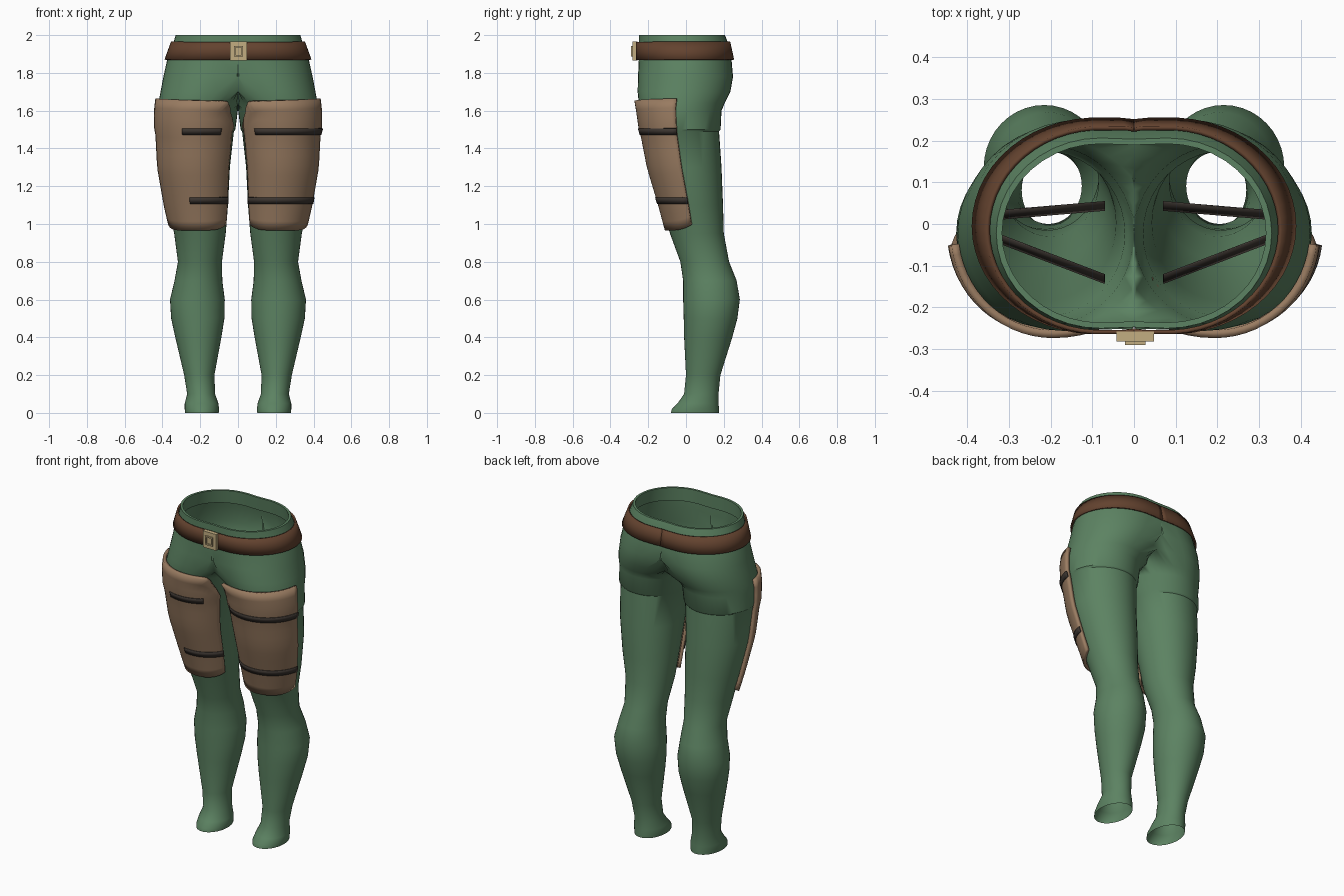
import bpy, bmesh, math
from mathutils import Vector

if "Cube" in bpy.data.objects:
    bpy.data.objects.remove(bpy.data.objects["Cube"])


def material(name, rgb):
    m = bpy.data.materials.new(name)
    m.diffuse_color = (*rgb, 1)
    m.use_nodes = True
    m.node_tree.nodes["Principled BSDF"].inputs["Base Color"].default_value = m.diffuse_color
    return m


GREEN = material("green cloth", (0.107, 0.225, 0.122))
TAN = material("tan leather", (0.32, 0.2, 0.12))
BROWN = material("brown belt", (0.125, 0.055, 0.028))
DARK = material("dark strap", (0.045, 0.036, 0.03))
PALE = material("pale buckle", (0.54, 0.42, 0.22))

# Cross-sections of one half: z, centre x, outer radius, inner radius, front y, back y
RINGS = [
    (0.00, .190, .090, .088, -.080, .175),
    (0.02, .190, .092, .090, -.075, .175),
    (0.05, .192, .090, .088, -.045, .172),
    (0.10, .195, .074, .074, -.010, .172),
    (0.20, .205, .080, .080, .000, .182),
    (0.40, .210, .122, .122, -.010, .245),
    (0.50, .212, .142, .140, -.012, .272),
    (0.60, .215, .145, .145, -.015, .285),
    (0.70, .208, .128, .125, -.015, .268),
    (0.80, .200, .118, .115, -.030, .228),
    (0.95, .200, .138, .135, -.085, .200),
    (1.10, .208, .165, .155, -.125, .196),
    (1.30, .218, .190, .175, -.185, .188),
    (1.49, .218, .200, .196, -.222, .175),
    (1.50, .218, .208, .204, -.228, .183),
    (1.60, .210, .214, .209, -.242, .188),
    (1.64, .200, .222, .240, -.250, .205),
    (1.70, .170, .240, .400, -.256, .235),
    (1.78, .130, .265, .800, -.254, .249),
    (1.87, .090, .285, 1.00, -.250, .241),
    (1.96, .080, .262, 1.00, -.250, .222),
    (2.00, .080, .250, 1.00, -.250, .206),
]
# Folded lining inside the waist
LINING = [(2.0, .08, .236, 1, -.236, .192), (1.92, .08, .248, 1, -.236, .2)]


def section(z):
    for lo, hi in zip(RINGS, RINGS[1:]):
        if z <= hi[0]:
            t = (z - lo[0]) / (hi[0] - lo[0])
            return [a + (b - a) * t for a, b in zip(lo, hi)]
    return RINGS[-1]


def point(row, a, d=0.0):
    """Point on a section; a = 0 is the front, 90 degrees the outer side."""
    z, cx, ro, ri, yf, yb = row
    s = math.sin(a)
    x = max(0.0, cx + ((ro if s > 0 else ri) + d) * s)
    return Vector((x, (yf + yb) / 2 - ((yb - yf) / 2 + d) * math.cos(a), z))


def finish(name, bm, mat):
    me = bpy.data.meshes.new(name)
    bm.to_mesh(me)
    bm.free()
    me.materials.append(mat)
    ob = bpy.data.objects.new(name, me)
    bpy.context.collection.objects.link(ob)
    bpy.ops.object.select_all(action='DESELECT')
    ob.select_set(True)
    bpy.context.view_layer.objects.active = ob
    bpy.ops.object.shade_smooth_by_angle(angle=math.radians(40))
    return ob


def mirror(ob):
    m = ob.modifiers.new("mirror", 'MIRROR')
    m.merge_threshold = 0.0005


def patch(name, fn, nu, nv, mat, thick, side=1):
    """Curved sheet from fn(u, v), thickened outward."""
    bm = bmesh.new()
    grid = []
    for j in range(nv + 1):
        pts = [fn(i / nu, j / nv) for i in range(nu + 1)]
        grid.append([bm.verts.new((p.x * side, p.y, p.z)) for p in pts])
    for j in range(nv):
        for i in range(nu):
            f = [grid[j][i], grid[j][i + 1], grid[j + 1][i + 1], grid[j + 1][i]]
            bm.faces.new(f if side > 0 else f[::-1])
    ob = finish(name, bm, mat)
    s = ob.modifiers.new("thickness", 'SOLIDIFY')
    s.thickness, s.offset = thick, 1
    return ob


def box(name, size, loc, mat):
    bm = bmesh.new()
    bmesh.ops.create_cube(bm, size=1)
    for v in bm.verts:
        v.co = Vector(a * b for a, b in zip(v.co, size)) + Vector(loc)
    return finish(name, bm, mat)


# Trousers: one lofted half, opened along the middle and mirrored
N = 40
bm = bmesh.new()
rows = [[bm.verts.new(point(r, 2 * math.pi * i / N)) for i in range(N)]
        for r in RINGS + LINING]
for a, b in zip(rows, rows[1:]):
    for i in range(N):
        k = (i + 1) % N
        quad = [a[i], a[k], b[k], b[i]]
        if any(v.co.x > 1e-6 for v in quad):
            bm.faces.new(quad)
bmesh.ops.delete(bm, geom=[v for v in bm.verts if not v.link_faces], context='VERTS')
mirror(finish("trousers", bm, GREEN))


# Belt
def belt_point(u, v):
    return point(section(1.868 + 0.095 * v), math.radians(-10 + 200 * u), 0.004)


belt = patch("belt", belt_point, 30, 2, BROWN, 0.01)
mirror(belt)

# Buckle with a raised square frame
box("buckle_plate", (0.09, 0.024, 0.10), (0.003, -0.27, 1.915), PALE)
for s in (-1, 1):
    box("buckle_frame_side", (0.008, 0.01, 0.054), (0.003 + s * 0.02, -0.285, 1.915), PALE)
    box("buckle_frame_bar", (0.048, 0.01, 0.008), (0.003, -0.285, 1.915 + s * 0.023), PALE)

A0, A1 = -60, 83


# Thigh plate outline: rounded upper inner corner, softened lower corners
def plate_point(u, v):
    top = 1.65 + 0.012 * u - 0.13 * max(0, 1 - u / 0.24) ** 2
    bottom = 0.97 + 0.03 * abs(2 * u - 1) ** 4
    p = point(section(bottom + (top - bottom) * v), math.radians(A0 + (A1 - A0) * u), 0.003)
    p.x = max(p.x, 0.035)
    return p


def strap(name, z, a0, a1, side):
    patch(name, lambda u, v: point(section(z - 0.017 + 0.034 * v),
                                   math.radians(a0 + (a1 - a0) * u), 0.0205),
          20, 1, DARK, 0.006, side)


def strap_back(name, start, end, z, side):
    a, b = Vector((*start, z)), Vector((*end, z))
    patch(name, lambda u, v: a.lerp(b, u) + Vector((0, 0.02 * v, 0.034 * (v - 0.5))),
          1, 1, DARK, 0.004, side)


for side, word in ((1, "left"), (-1, "right")):
    patch(word + "_thigh_plate", plate_point, 24, 14, TAN, 0.019, side)
    # Straps over the plate, and their hidden runs behind it
    strap(word + "_upper_strap", 1.49, -35, 83 if side > 0 else 20, side)
    strap(word + "_lower_strap", 1.125, -60, 83 if side > 0 else 14, side)
    strap_back(word + "_upper_strap_back", (.07, -.14), (.41, -.01), 1.49, side)
    strap_back(word + "_lower_strap_back", (.07, .035), (.365, .01), 1.125, side)
